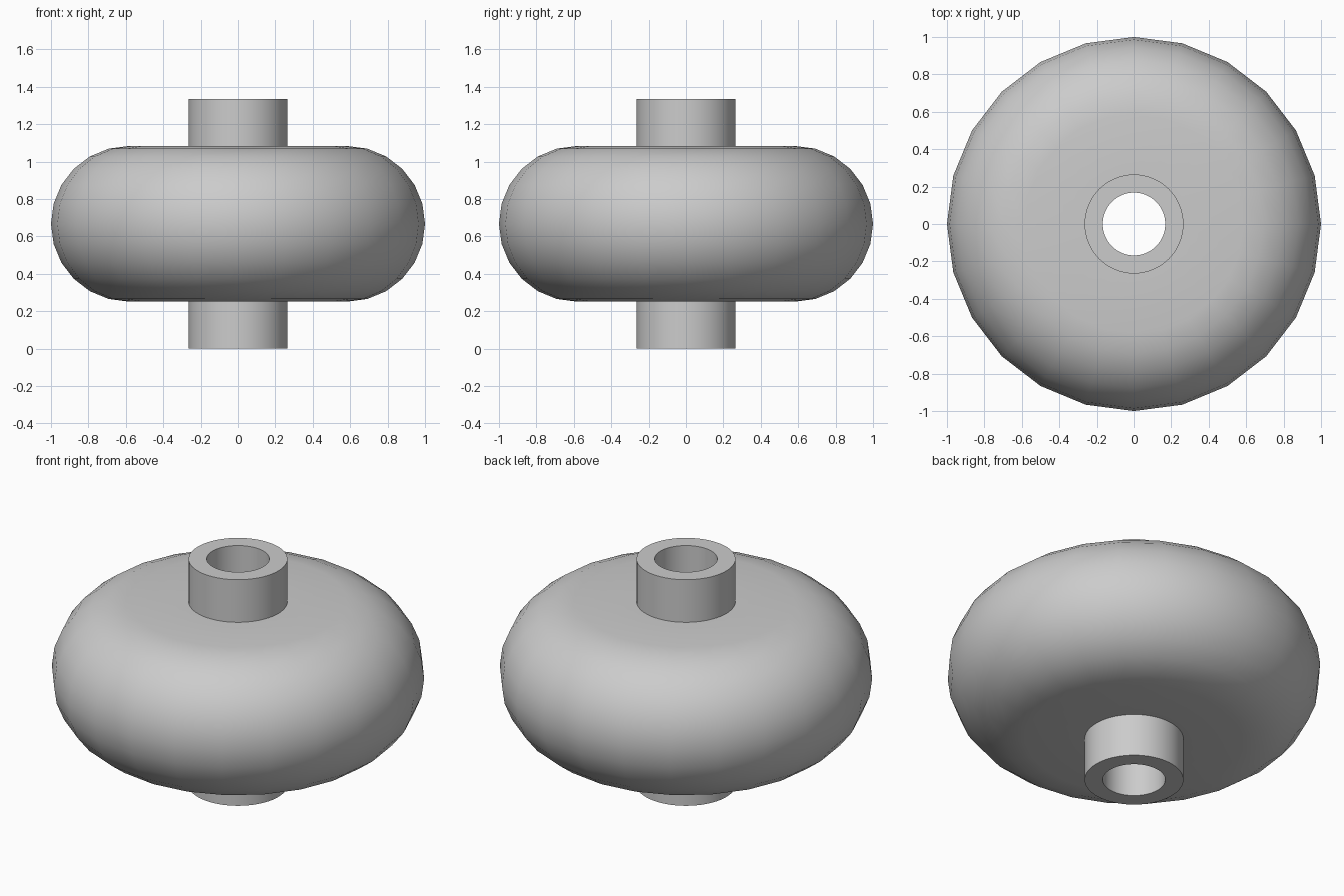
import bpy, bmesh, math

cube = bpy.data.objects.get("Cube")
if cube:
    bpy.data.objects.remove(cube, do_unlink=True)

HEIGHT = 1.335
MID = HEIGHT / 2
HUB_R, BORE_R = 0.265, 0.168
ROUND_R = 0.416            # radius of the rounded rim
RIM_R = 1.0 - ROUND_R      # where the flat sides end

grey = bpy.data.materials.new("plain grey")
grey.use_nodes = True
colour = (0.6, 0.6, 0.6, 1.0)
grey.diffuse_color = colour
grey.node_tree.nodes["Principled BSDF"].inputs["Base Color"].default_value = colour


def lathe(name, profile, segments):
    """Spin a closed (radius, z) profile around the z axis."""
    bm = bmesh.new()
    rings = []
    for i in range(segments):
        a = math.tau * i / segments
        rings.append([bm.verts.new((r * math.cos(a), r * math.sin(a), z))
                      for r, z in profile])
    n = len(profile)
    for i in range(segments):
        here, there = rings[i], rings[(i + 1) % segments]
        for j in range(n):
            k = (j + 1) % n
            bm.faces.new((here[j], there[j], there[k], here[k]))
    bmesh.ops.recalc_face_normals(bm, faces=bm.faces)
    mesh = bpy.data.meshes.new(name)
    bm.to_mesh(mesh)
    bm.free()
    mesh.materials.append(grey)
    obj = bpy.data.objects.new(name, mesh)
    bpy.context.collection.objects.link(obj)
    bpy.ops.object.select_all(action='DESELECT')
    obj.select_set(True)
    bpy.context.view_layer.objects.active = obj
    bpy.ops.object.shade_smooth_by_angle(angle=math.radians(30))
    return obj


# Hub: straight tube with an open bore
lathe("hub_tube", [(BORE_R, 0), (HUB_R, 0), (HUB_R, HEIGHT), (BORE_R, HEIGHT)], 64)

# Wheel: flat sides with a half-round rim, seated in the hub wall
inner = HUB_R - 0.02
rim = [(RIM_R + ROUND_R * math.cos(a), MID + ROUND_R * math.sin(a))
       for a in (math.radians(d) for d in range(-90, 91, 15))]
lathe("wheel", [(inner, MID - ROUND_R)] + rim + [(inner, MID + ROUND_R)], 24)
